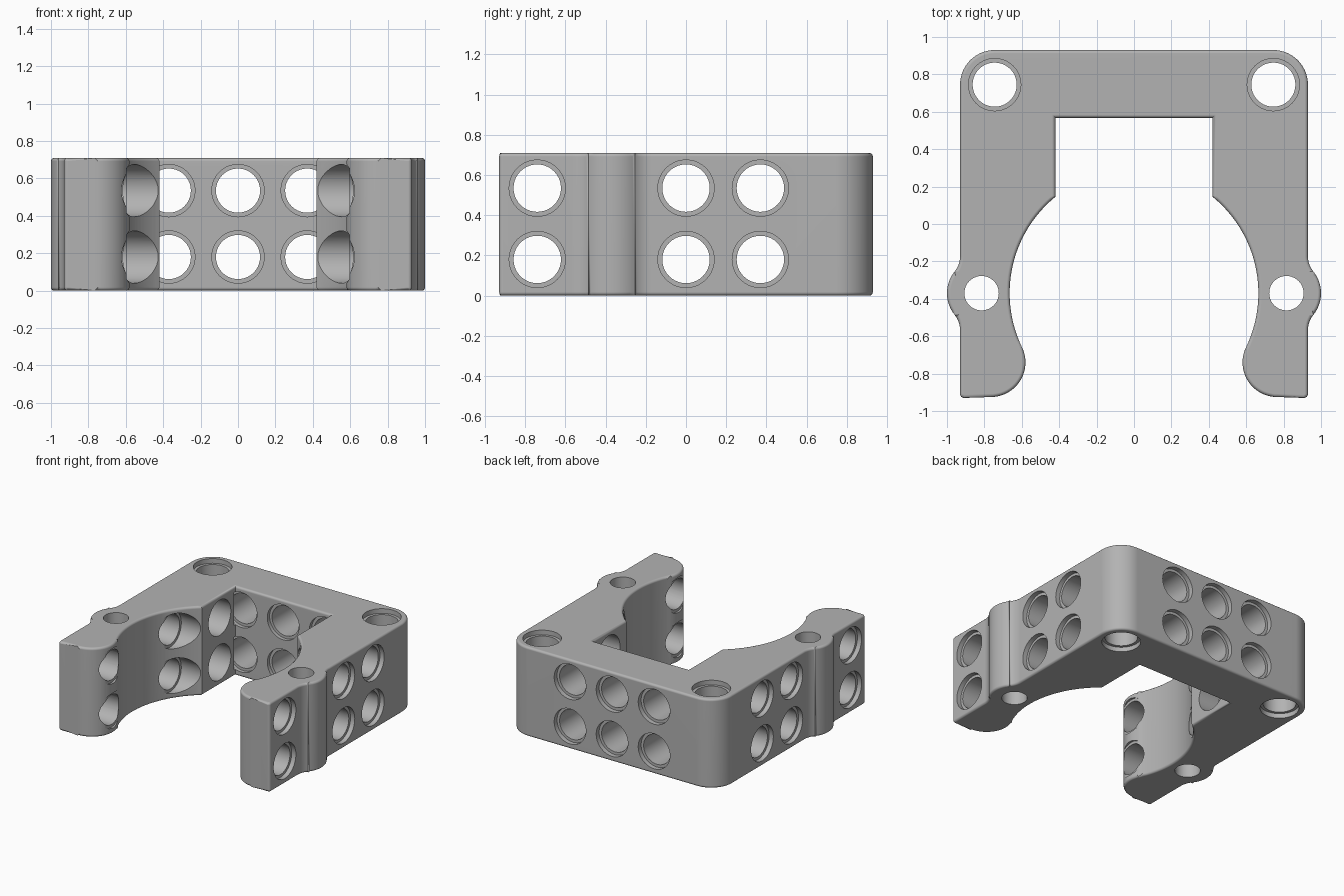
import bpy
import bmesh
from math import cos, sin, sqrt, atan2, radians, pi
from mathutils import Matrix

cube = bpy.data.objects.get("Cube")
if cube:
    bpy.data.objects.remove(cube, do_unlink=True)

H = 0.71            # height of the frame
W = 0.93            # half width of the straight sides
R = 0.185           # corner, boss and tip radius
BORE = 0.665        # radius of the large round opening
PITCH = 0.37        # hole spacing
BOSS_X = 1.0 - R
ROWS = (0.18, 0.535)

grey = bpy.data.materials.new("grey plastic")
grey.use_nodes = True
colour = (0.45, 0.45, 0.45, 1)
grey.diffuse_color = colour
grey.node_tree.nodes["Principled BSDF"].inputs["Base Color"].default_value = colour


def arc(cx, cy, r, start, end, steps):
    return [(cx + r * cos(start + (end - start) * i / steps),
             cy + r * sin(start + (end - start) * i / steps)) for i in range(steps + 1)]


def new_object(name, bm):
    bmesh.ops.recalc_face_normals(bm, faces=bm.faces)
    mesh = bpy.data.meshes.new(name)
    bm.to_mesh(mesh)
    bm.free()
    mesh.materials.append(grey)
    obj = bpy.data.objects.new(name, mesh)
    bpy.context.collection.objects.link(obj)
    return obj


# Half outline, from the notch at the back round the outside to the inner bore
fillet = 0.13
dy = sqrt((R + fillet) ** 2 - (W + fillet - BOSS_X) ** 2)
turn = atan2(dy, W + fillet - BOSS_X)
tip_x = sqrt((BORE + R) ** 2 - PITCH ** 2)
lean = atan2(PITCH, tip_x)
notch = 0.42
small = 0.02
half = [(notch, 0.568)]
outer = arc(W - R, W - R, R, pi / 2, 0, 14)
outer += arc(W + fillet, -PITCH + dy, fillet, pi, pi + turn, 8)
outer += arc(BOSS_X, -PITCH, R, turn, -turn, 16)
outer += arc(W + fillet, -PITCH - dy, fillet, pi - turn, pi, 8)
outer += arc(W - small, -W + small, small, 0, -pi / 2, 4)
outer += arc(tip_x, -PITCH * 2, R, -pi / 2, -pi - lean, 24)
outer += arc(0, -PITCH, BORE, -lean, atan2(sqrt(BORE ** 2 - notch ** 2), notch), 32)[1:]
half = outer + half
outline = half + [(-x, y) for x, y in reversed(half)]

# Solid frame with rounded top and bottom rims
bm = bmesh.new()
bottom = bm.faces.new([bm.verts.new((x, y, 0)) for x, y in outline])
result = bmesh.ops.extrude_face_region(bm, geom=[bottom])
for v in result["geom"]:
    if isinstance(v, bmesh.types.BMVert):
        v.co.z = H
if not bottom.is_valid or len(bm.faces) == len(outline) + 1:
    bm.faces.new([v for v in bm.verts if v.co.z == 0])
rims = [e for e in bm.edges if abs(e.verts[0].co.z - e.verts[1].co.z) < 0.001]
bmesh.ops.bevel(bm, geom=rims, offset=0.018, segments=3, profile=0.5, affect="EDGES")
frame = new_object("frame", bm)

# Stepped hole cutters: (distance, radius) profiles spun about an axis
cut = bmesh.new()


def drill(profile, matrix, sides=40):
    rings = [[cut.verts.new(matrix @ Matrix.Rotation(2 * pi * i / sides, 4, "Z")
                            @ Matrix.Translation((r, 0, d)).translation)
              for i in range(sides)] for d, r in profile]
    for a, b in zip(rings, rings[1:]):
        for i in range(sides):
            j = (i + 1) % sides
            cut.faces.new((a[i], a[j], b[j], b[i]))
    cut.faces.new(rings[0])
    cut.faces.new(rings[-1])


def stepped(length, inner_end):
    rim, wide, narrow = 0.037, 0.14, 0.118
    return [(-0.1, wide), (rim, wide), (rim, narrow),
            (length - rim, narrow), (length - rim, wide), (inner_end, wide)]


for z in ROWS:
    for x in (-PITCH, 0, PITCH):
        drill(stepped(PITCH, 0.38),
              Matrix.Translation((x, W, z)) @ Matrix.Rotation(pi / 2, 4, "X"))
    for side in (-1, 1):
        for y in (-PITCH * 2, 0, PITCH):
            drill(stepped(PITCH, 0.62),
                  Matrix.Translation((side * W, y, z)) @ Matrix.Rotation(-side * pi / 2, 4, "Y"))
for side in (-1, 1):
    drill(stepped(H, H + 0.1), Matrix.Translation((side * (W - R), W - R, 0)))
    drill([(-0.1, 0.092), (H + 0.1, 0.092)], Matrix.Translation((side * BOSS_X, -PITCH, 0)))
cutter = new_object("hole_cutter", cut)
cutter.hide_render = True

# Cut the holes, then shade
bpy.ops.object.select_all(action="DESELECT")
frame.select_set(True)
bpy.context.view_layer.objects.active = frame
mod = frame.modifiers.new("holes", "BOOLEAN")
mod.operation = "DIFFERENCE"
mod.solver = "EXACT"
mod.object = cutter
bpy.ops.object.modifier_apply(modifier=mod.name)
bpy.data.objects.remove(cutter, do_unlink=True)
bpy.ops.object.shade_smooth_by_angle(angle=radians(32))
weighted = frame.modifiers.new("even_shading", "WEIGHTED_NORMAL")
weighted.keep_sharp = True
